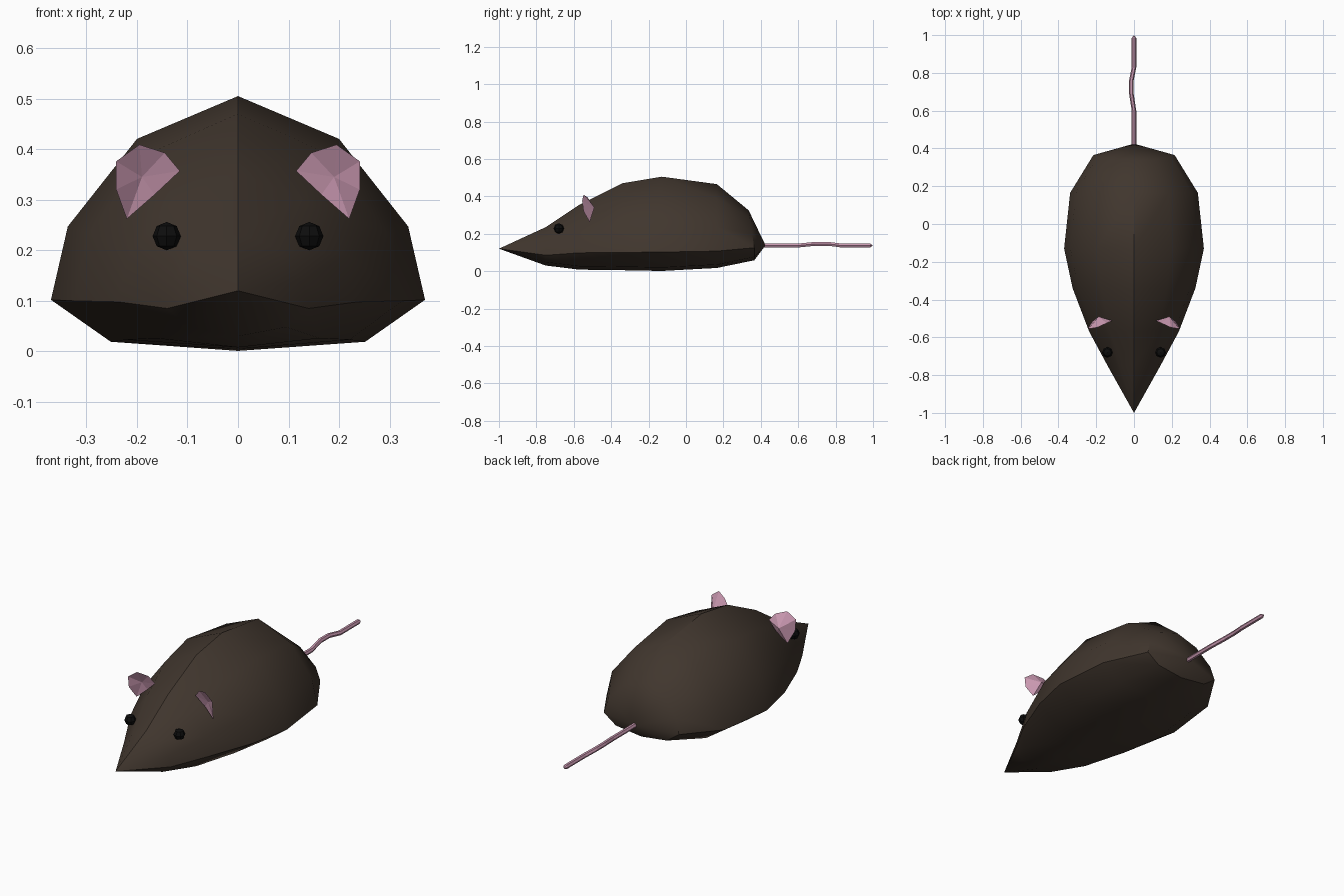
import bpy, bmesh, math
from mathutils import Vector

if "Cube" in bpy.data.objects:
    bpy.data.objects.remove(bpy.data.objects["Cube"])


def material(name, rgb):
    m = bpy.data.materials.new(name)
    m.diffuse_color = (*rgb, 1)
    m.use_nodes = True
    m.node_tree.nodes["Principled BSDF"].inputs["Base Color"].default_value = m.diffuse_color
    return m


fur = material("dark brown fur", (0.052, 0.037, 0.027))
pink = material("dusty pink skin", (0.58, 0.31, 0.43))
black = material("eye black", (0.004, 0.004, 0.004))


def finish(bm, name, mat, angle=None):
    bmesh.ops.recalc_face_normals(bm, faces=bm.faces)
    me = bpy.data.meshes.new(name)
    bm.to_mesh(me)
    bm.free()
    me.materials.append(mat)
    ob = bpy.data.objects.new(name, me)
    bpy.context.collection.objects.link(ob)
    if angle:
        bpy.ops.object.select_all(action='DESELECT')
        ob.select_set(True)
        bpy.context.view_layer.objects.active = ob
        bpy.ops.object.shade_smooth_by_angle(angle=math.radians(angle))
    return ob


# Body: cross-sections (y, half width, top z, side z, bottom z, backward lean)
sections = [
    (-0.75, 0.140, 0.235, 0.085, 0.030, 0),
    (-0.57, 0.237, 0.355, 0.098, 0.008, 0),
    (-0.34, 0.325, 0.470, 0.100, 0.005, 0),
    (-0.13, 0.370, 0.505, 0.102, 0.001, 0),
    (0.165, 0.338, 0.465, 0.107, 0.017, 0),
    (0.335, 0.215, 0.325, 0.125, 0.058, 0.03),
]


def ring(bm, y, w, top, side, low, lean):
    h = top - side
    half = [(0.54 * w, side + 0.79 * h), (0.91 * w, side + 0.36 * h),
            (w, side), (0.68 * w, low + 0.018)]
    pts = [(0, top)] + half + [(0, low)] + [(-x, z) for x, z in reversed(half)]
    return [bm.verts.new((x, y + lean * min(1, (top - z) / h), z)) for x, z in pts]


bm = bmesh.new()
rings = [ring(bm, *s) for s in sections]
nose = bm.verts.new((0, -1, 0.12))
rump = bm.verts.new((0, 0.425, 0.138))
n = len(rings[0])
for i in range(n):
    j = (i + 1) % n
    bm.faces.new((nose, rings[0][i], rings[0][j]))
    bm.faces.new((rump, rings[-1][j], rings[-1][i]))
    for a, b in zip(rings, rings[1:]):
        bm.faces.new((a[i], b[i], b[j], a[j]))
finish(bm, "body", fur, 38)

# Ears: cupped leaf outline with a dished front and a domed back
rim = [(0.115, -0.512, 0.357), (0.145, -0.525, 0.393), (0.195, -0.548, 0.409),
       (0.241, -0.555, 0.376), (0.241, -0.548, 0.320), (0.220, -0.515, 0.262),
       (0.165, -0.505, 0.310)]
for sx, side in ((-1, "right"), (1, "left")):
    bm = bmesh.new()
    loop = [bm.verts.new((sx * x, y, z)) for x, y, z in rim]
    front = bm.verts.new((sx * 0.190, -0.515, 0.345))
    back = bm.verts.new((sx * 0.187, -0.490, 0.340))
    for a, b in zip(loop, loop[1:] + loop[:1]):
        bm.faces.new((a, b, front))
        bm.faces.new((b, a, back))
    finish(bm, side + "_ear", pink)

    # Eyes: small faceted beads
    bm = bmesh.new()
    bmesh.ops.create_uvsphere(bm, u_segments=8, v_segments=4, radius=0.028)
    for v in bm.verts:
        v.co = Vector((sx * 0.141 + v.co.x, -0.68 + v.co.y, 0.228 + v.co.z))
    finish(bm, side + "_eye", black)

# Tail: thin six-sided tube with a gentle kink
path = [(0, 0.40, 0.137), (0, 0.60, 0.137), (-0.014, 0.69, 0.146),
        (-0.014, 0.76, 0.146), (0, 0.83, 0.137), (0, 0.985, 0.137)]
bm = bmesh.new()
tube = []
for x, y, z in path:
    tube.append([bm.verts.new((x + 0.012 * math.cos(k * math.pi / 3), y,
                               z + 0.012 * math.sin(k * math.pi / 3))) for k in range(6)])
tip = bm.verts.new((0, 1, 0.137))
for k in range(6):
    m = (k + 1) % 6
    for a, b in zip(tube, tube[1:]):
        bm.faces.new((a[k], b[k], b[m], a[m]))
    bm.faces.new((tube[-1][k], tip, tube[-1][m]))
bm.faces.new(tube[0])
finish(bm, "tail", pink)
